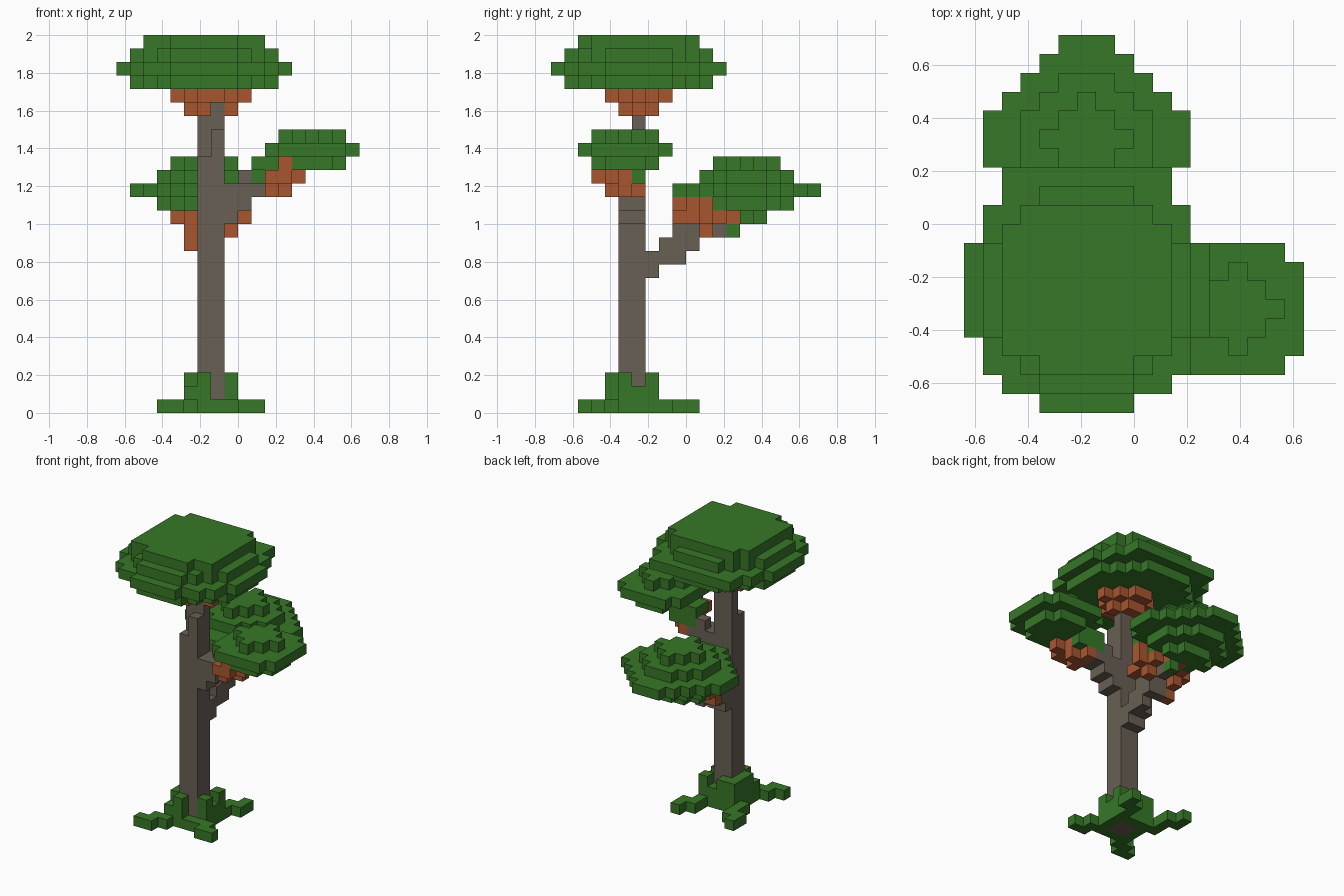
import bpy
import bmesh
from mathutils import Vector

cube = bpy.data.objects.get("Cube")
if cube:
    bpy.data.objects.remove(cube, do_unlink=True)

UNIT = 1 / 14                      # size of one block
ORIGIN = Vector((-9, -10, 0))      # grid corner, in blocks


def make_material(name, color):
    mat = bpy.data.materials.new(name)
    mat.use_nodes = True
    mat.diffuse_color = (*color, 1)
    mat.node_tree.nodes["Principled BSDF"].inputs["Base Color"].default_value = (*color, 1)
    return mat


LEAF = make_material("leaf green", (0.038, 0.185, 0.021))
BARK = make_material("bark grey", (0.14, 0.115, 0.088))
TWIG = make_material("rust brown", (0.39, 0.094, 0.03))


def box(i, j, k):
    """Blocks in inclusive ranges; a single number is one block thick."""
    spans = [(r, r) if isinstance(r, int) else r for r in (i, j, k)]
    a, b, c = [range(lo, hi + 1) for lo, hi in spans]
    return {(x, y, z) for x in a for y in b for z in c}


def disc(cx, cy, z, reach, cut):
    """Octagonal layer: a square of half-width reach with its corners cut."""
    span = range(-reach, reach + 1)
    return {(cx + x, cy + y, z) for x in span for y in span if abs(x) + abs(y) <= cut}


def trail(z, *steps):
    return {(x, y, z) for x, y in steps}


parts = {}
taken = set()


def add_part(name, mat, *groups):
    cells = set().union(*groups) - taken
    taken.update(cells)
    parts[name] = (mat, cells)


# Trunk, stepped back at the top
add_part("trunk", BARK, box((6, 7), 6, (0, 22)), box(6, 5, (0, 18)), box(7, 5, (0, 20)))

# Branches
add_part("side_branch", BARK,
         box(8, (5, 6), (14, 16)), box(9, (5, 6), (15, 16)),
         box(9, 6, 17), box(10, (5, 6), 16))
add_part("back_branch", BARK,
         box((6, 7), 7, (10, 11)), box((6, 7), 8, (11, 12)),
         box(7, 9, (11, 13)), box((6, 7), 10, (12, 13)), box(7, 12, 13))

# Rust brown undersides of the crowns
add_part("top_twigs", TWIG,
         box((5, 8), 6, 22), box((6, 7), 7, 22), box(6, 5, 22),
         box((6, 7), (4, 8), 23), box((5, 8), (5, 7), 23), box((4, 9), 6, 23))
add_part("side_twigs", TWIG,
         box((11, 12), (3, 5), 17), box(13, 4, 17),
         box(11, (4, 6), 16), box(12, 5, 16), box(12, 3, 18))
add_part("back_twigs", TWIG,
         box((5, 8), (10, 12), 14), box((4, 9), 11, 14), box((6, 7), 13, 14), box(8, 9, 14),
         box(7, (9, 11), 15), box(8, (10, 11), 15), box(9, 11, 15),
         box(5, (10, 11), 13), box(8, 11, 13), box(5, 10, 12))

# Leaf crowns, stacked in layers
add_part("top_crown", LEAF,
         disc(6, 6, 24, 5, 7), disc(6, 6, 25, 5, 9), disc(6, 6, 25, 6, 8),
         box((2, 10), 12, 25), disc(6, 6, 26, 5, 7),
         disc(6, 6, 27, 4, 7) - box(3, 2, 27) - box(9, 2, 27))
add_part("side_crown", LEAF,
         box((10, 11), (5, 6), 18), box((10, 12), 6, 17), disc(14, 5, 18, 2, 3),
         disc(14, 5, 19, 3, 5), disc(14, 5, 20, 2, 2))
add_part("back_crown", LEAF,
         disc(6, 14, 14, 2, 2) - box((0, 12), 16, 14), box(7, 13, 13),
         disc(6, 14, 15, 3, 4), disc(6, 14, 16, 5, 6),
         disc(6, 14, 17, 3, 4), disc(6, 14, 18, 2, 2))

# Grass around the foot, with four creeping arms
add_part("grass_clump", LEAF,
         box((5, 8), (4, 7), 0),
         box(5, (4, 7), 1), box((5, 8), 7, 1), box(8, (5, 6), 1), box(6, 4, (1, 2)),
         box(5, (5, 7), 2), box(6, 7, 2), box(8, 7, 2), box(8, 5, 2))
add_part("grass_arms", LEAF,
         trail(0, (5, 3), (4, 3), (4, 2), (3, 2)),
         trail(0, (8, 8), (8, 9), (9, 9), (9, 10)),
         trail(0, (9, 4), (9, 3), (10, 3)),
         trail(0, (4, 7), (4, 8), (4, 9), (3, 9), (3, 10)))


def build(name, mat, cells):
    """Make one mesh from the exposed block sides of a part."""
    bm = bmesh.new()
    for cell in sorted(cells):
        for axis in range(3):
            for side in (0, 1):
                step = [0, 0, 0]
                step[axis] = 2 * side - 1
                if tuple(c + s for c, s in zip(cell, step)) in taken:
                    continue
                u, v = Vector(), Vector()
                u[(axis + 1) % 3] = v[(axis + 2) % 3] = 1
                base = Vector(cell) + ORIGIN
                base[axis] += side
                corners = [base, base + u, base + u + v, base + v]
                if not side:
                    corners.reverse()
                bm.faces.new([bm.verts.new(p * UNIT) for p in corners])
    bmesh.ops.remove_doubles(bm, verts=bm.verts, dist=UNIT / 100)
    mesh = bpy.data.meshes.new(name)
    bm.to_mesh(mesh)
    bm.free()
    mesh.materials.append(mat)
    bpy.context.scene.collection.objects.link(bpy.data.objects.new(name, mesh))


for part_name, (material, blocks) in parts.items():
    build(part_name, material, blocks)
